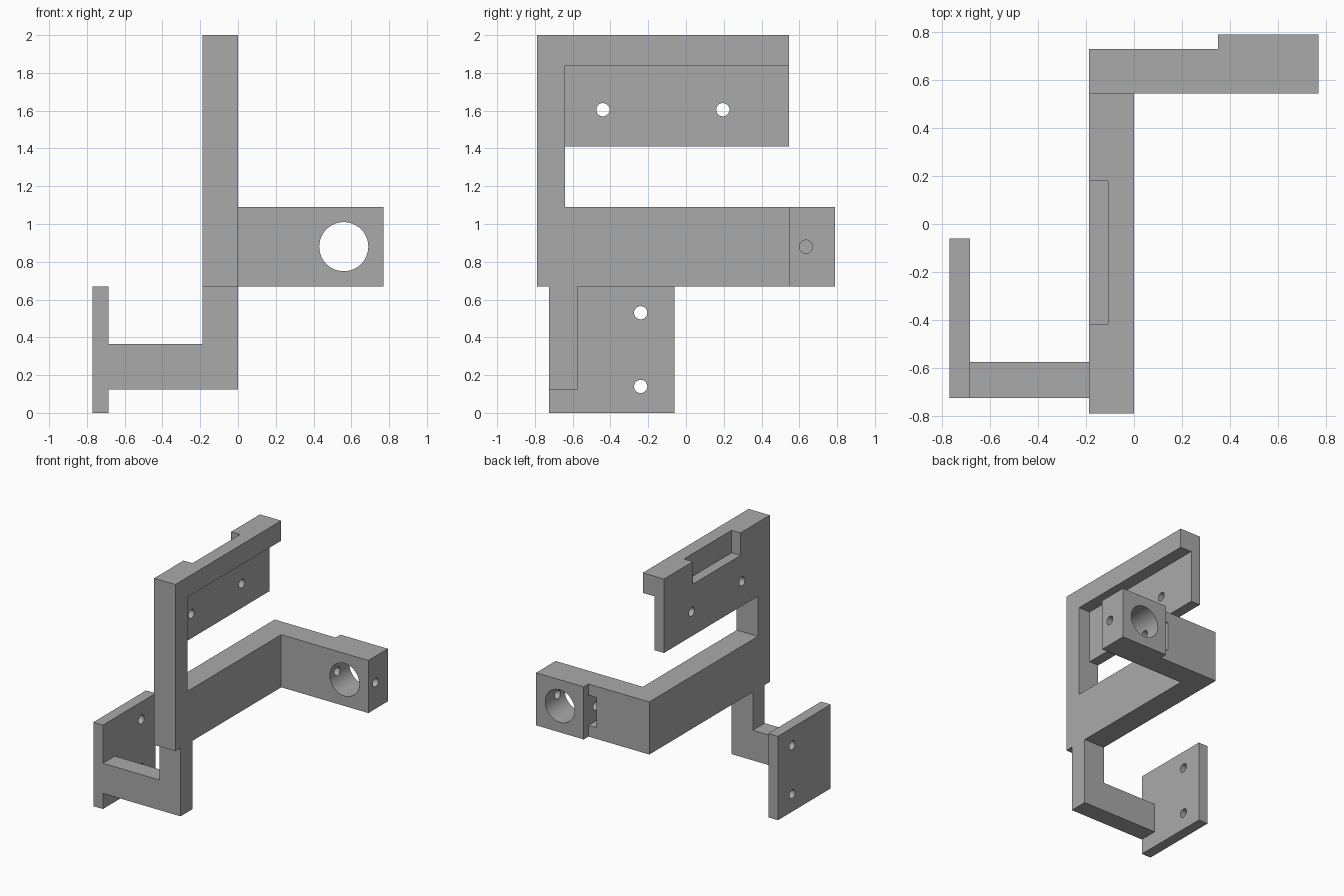
import bpy, bmesh
from mathutils import Matrix, Vector

old = bpy.data.objects.get("Cube")
if old:
    bpy.data.objects.remove(old, do_unlink=True)

grey = bpy.data.materials.new("plain grey")
grey.use_nodes = True
grey.diffuse_color = (0.4, 0.4, 0.4, 1)
grey.node_tree.nodes["Principled BSDF"].inputs["Base Color"].default_value = (0.4, 0.4, 0.4, 1)


def finish(name, bm):
    bmesh.ops.recalc_face_normals(bm, faces=bm.faces)
    mesh = bpy.data.meshes.new(name)
    bm.to_mesh(mesh)
    bm.free()
    mesh.materials.append(grey)
    obj = bpy.data.objects.new(name, mesh)
    bpy.context.collection.objects.link(obj)
    return obj


def extrude(name, points, axis, lo, hi):
    """Extrude a flat outline along an axis; points use the other two axes in order."""
    bm = bmesh.new()
    verts = []
    for p in points:
        co = list(p)
        co.insert(axis, lo)
        verts.append(bm.verts.new(co))
    face = bm.faces.new(verts)
    out = bmesh.ops.extrude_face_region(bm, geom=[face])
    move = Vector((0, 0, 0))
    move[axis] = hi - lo
    bmesh.ops.translate(bm, vec=move, verts=[v for v in out["geom"] if isinstance(v, bmesh.types.BMVert)])
    return finish(name, bm)


def box(name, x, y, z):
    return extrude(name, [(y[0], z[0]), (y[1], z[0]), (y[1], z[1]), (y[0], z[1])], 0, *x)


def rod(name, centre, radius, length, axis):
    bm = bmesh.new()
    turn = Matrix.Rotation(1.570796, 4, "Y" if axis == 0 else "X")
    bmesh.ops.create_cone(bm, cap_ends=True, segments=48, radius1=radius, radius2=radius,
                          depth=length, matrix=Matrix.Translation(centre) @ turn)
    return finish(name, bm)


def cut(obj, cutters):
    bpy.context.view_layer.objects.active = obj
    for c in cutters:
        mod = obj.modifiers.new("cut", "BOOLEAN")
        mod.operation = "DIFFERENCE"
        mod.solver = "EXACT"
        mod.object = c
        bpy.ops.object.modifier_apply(modifier=mod.name)


def smooth(obj):
    bpy.ops.object.select_all(action="DESELECT")
    obj.select_set(True)
    bpy.context.view_layer.objects.active = obj
    bpy.ops.object.shade_smooth_by_angle(angle=0.5)


# Main frame: post, top bar and middle arm
frame = extrude("main_frame", [(-.79, .67), (.73, .67), (.73, 1.09), (-.64, 1.09),
                               (-.64, 1.84), (.545, 1.84), (.545, 2), (-.79, 2)], 0, -.187, 0)
# Thin panel hanging under the top bar
panel = box("upper_panel", (-.187, -.103), (-.64, .545), (1.41, 1.84))
# Side arm with the thicker clamp block at its end
arm = extrude("clamp_arm", [(0, .545), (.77, .545), (.77, .79), (.35, .79), (.35, .73), (0, .73)],
              2, .67, 1.09)
# Lower L-shaped bracket
extrude("lower_bracket", [(0, .67), (0, .125), (-.685, .125), (-.685, .365),
                          (-.187, .365), (-.187, .67)], 1, -.725, -.575)
# Lower mounting plate
plate = box("mounting_plate", (-.77, -.685), (-.725, -.06), (0, .67))

# Cutters: top notch, screw holes, clamp bore and nut pocket
notch = box("notch_cutter", (-.3, -.108), (-.42, .18), (1.82, 2.1))
panel_holes = [rod("panel_hole_cutter", (-.15, y, 1.605), .035, .4, 0) for y in (-.44, .195)]
plate_holes = [rod("plate_hole_cutter", (-.73, -.24, z), .035, .3, 0) for z in (.14, .53)]
bore = rod("bore_cutter", (.56, .67, .88), .13, .6, 1)
screw = rod("screw_cutter", (.61, .635, .88), .035, .56, 0)
pocket = box("pocket_cutter", (.28, .35), (.57, .8), (.76, 1.0))

cut(frame, [notch])
cut(panel, [notch] + panel_holes)
cut(plate, plate_holes)
cut(arm, [bore, pocket, screw])
for c in [notch, bore, screw, pocket] + panel_holes + plate_holes:
    bpy.data.objects.remove(c, do_unlink=True)

for part in (panel, plate, arm):
    smooth(part)
